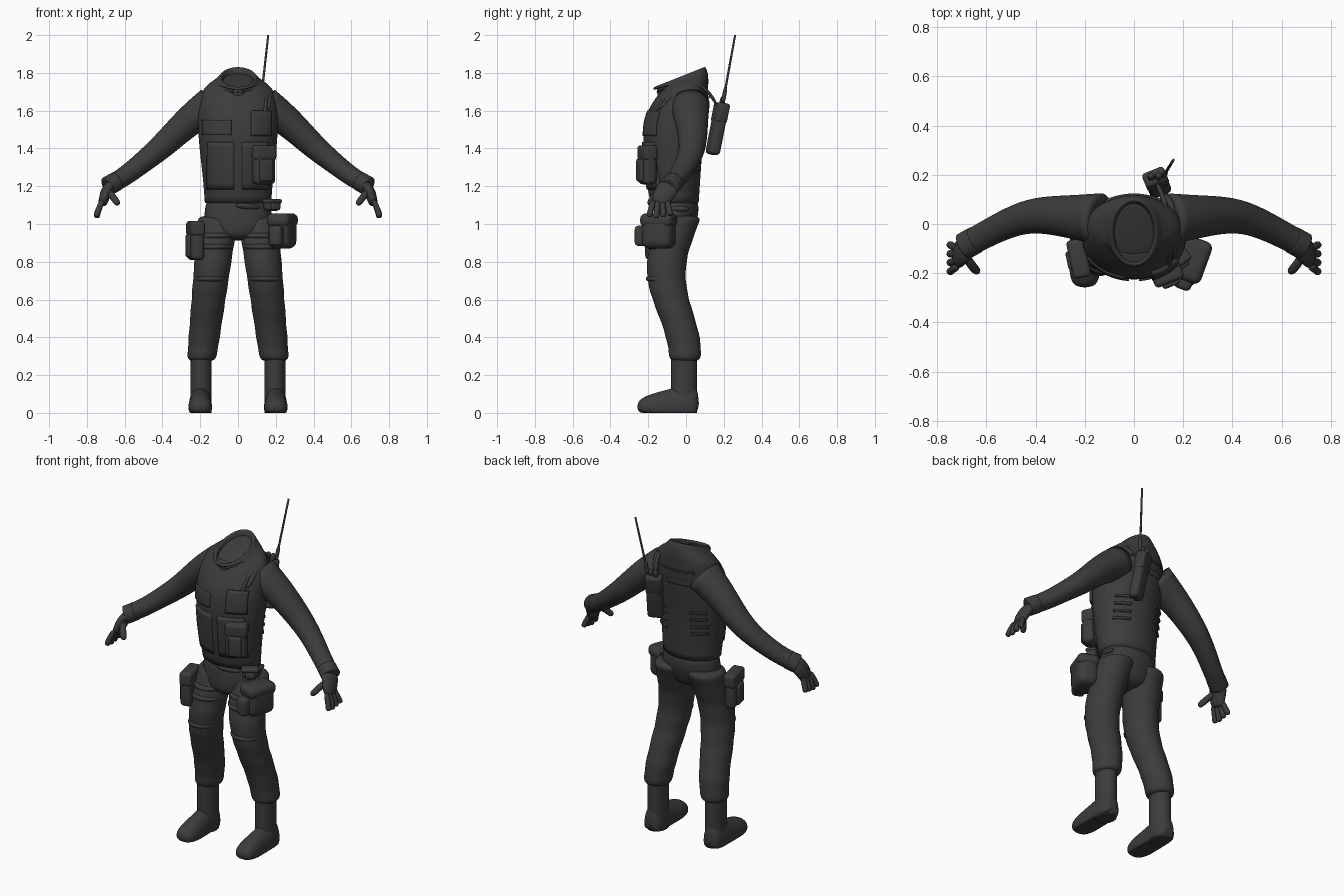
import bpy, bmesh, math
from mathutils import Vector, Matrix

cube = bpy.data.objects.get("Cube")
if cube:
    bpy.data.objects.remove(cube)

shade = (0.045, 0.045, 0.045, 1)
cloth = bpy.data.materials.new("charcoal")
cloth.use_nodes = True
cloth.diffuse_color = shade
cloth.node_tree.nodes["Principled BSDF"].inputs["Base Color"].default_value = shade
SIDES = {"left": 1, "right": -1}


def finish(name, bm):
    bmesh.ops.recalc_face_normals(bm, faces=bm.faces)
    mesh = bpy.data.meshes.new(name)
    bm.to_mesh(mesh)
    bm.free()
    mesh.materials.append(cloth)
    for polygon in mesh.polygons:
        polygon.use_smooth = True
    obj = bpy.data.objects.new(name, mesh)
    bpy.context.scene.collection.objects.link(obj)
    return obj


def skin(name, sections, side=1, crisp=False, floor=-1):
    """Skin a list of point rings, close both ends and smooth the result."""
    bm = bmesh.new()
    loops = []
    for section in sections:
        loops.append([bm.verts.new((p.x * side, p.y, max(p.z, floor))) for p in section])
    for low, high in zip(loops, loops[1:]):
        for k in range(len(low)):
            bm.faces.new((low[k - 1], low[k], high[k], high[k - 1]))
    crease = bm.edges.layers.float.new("crease_edge")
    for end in (loops[0], loops[-1]):
        cap = bm.faces.new(end)
        for edge in cap.edges:
            edge[crease] = float(crisp)
    obj = finish(name, bm)
    smooth = obj.modifiers.new("smooth", "SUBSURF")
    smooth.levels = smooth.render_levels = 2
    return obj


def ellipse(centre, u, v, count=16):
    angles = [math.tau * k / count for k in range(count)]
    return [Vector(centre) + u * math.cos(a) + v * math.sin(a) for a in angles]


def level_ring(x, y, z, width, depth, tilt=0):
    back = Vector((0, math.cos(tilt), math.sin(tilt)))
    return ellipse((x, y, z), Vector((width, 0, 0)), back * depth)


def path_rings(points, radii, flat=1, count=16):
    """Rings square to a path; flat is how much deeper than wide they are."""
    points = [Vector(p) for p in points]
    rings = []
    for i, (p, radius) in enumerate(zip(points, radii)):
        along = (points[min(i + 1, len(points) - 1)] - points[max(i - 1, 0)]).normalized()
        v = Vector((0, 1, 0))
        if abs(along.y) > 0.9:
            v = Vector((1, 0, 0))
        v = (v - along * v.dot(along)).normalized()
        rings.append(ellipse(p, along.cross(v) * radius, v * radius * flat, count))
    return rings


def tube(name, points, radius, side=1):
    return skin(name, path_rings(points, [radius] * len(points), count=8), side)


def block(name, matrix, size, bevel):
    bm = bmesh.new()
    bmesh.ops.create_cube(bm, size=1, matrix=Matrix.Diagonal((*size, 1)))
    obj = finish(name, bm)
    obj.matrix_world = matrix
    mod = obj.modifiers.new("rounded", "BEVEL")
    mod.width, mod.segments = bevel, 4


def pouch(name, centre, size, turn, lean=0, out=(0, -1)):
    """Rounded bag with a lid on top and a small pocket on its outer face."""
    turned = Matrix.Rotation(math.radians(turn), 4, "Z") @ Matrix.Rotation(math.radians(lean), 4, "X")
    frame = Matrix.Translation(centre) @ turned
    w, d, h = size
    block(name, frame, size, min(size) / 3)
    lid = Matrix.Translation((0, 0, h / 3))
    block(name + "_lid", frame @ lid, (w * 1.06, d * 1.06, h * 0.4), min(size) / 4)
    pocket = Matrix.Translation((out[0] * w / 2, out[1] * d / 2, -h / 8))
    block(name + "_pocket", frame @ pocket, (w * 0.6, d * 0.5, h * 0.6), min(size) / 6)


def panel(name, target, x, z, width, height, front=True, thick=0.016):
    """Cloth panel wrapped on to the body from the front or the back."""
    bm = bmesh.new()
    start = Matrix.Translation((x, -1 if front else 1, z))
    facing = Matrix.Rotation(math.pi / 2, 4, "X")
    bmesh.ops.create_grid(bm, x_segments=10, y_segments=8, size=0.5,
                          matrix=start @ facing @ Matrix.Diagonal((width, height, 1, 1)))
    obj = finish(name, bm)
    wrap = obj.modifiers.new("wrap", "SHRINKWRAP")
    wrap.target, wrap.wrap_method = target, "PROJECT"
    wrap.use_project_y = True
    wrap.use_positive_direction, wrap.use_negative_direction = front, not front
    solid = obj.modifiers.new("thickness", "SOLIDIFY")
    solid.thickness, solid.offset = thick, 0


# Jacket body, closing to the neck and turning in at the open collar
body = [
    level_ring(0, -.06, 1.11, .18, .13), level_ring(0, -.07, 1.25, .19, .15),
    level_ring(0, -.07, 1.4, .21, .16), level_ring(0, -.06, 1.55, .22, .17),
    level_ring(0, -.03, 1.65, .21, .15), level_ring(0, 0, 1.72, .19, .12),
    level_ring(0, 0, 1.755, .14, .125, .2)]
slope = 0.38
collar = [level_ring(0, -.035, z, width, width + .05, slope)
          for z, width in ((1.76, .11), (1.78, .1), (1.78, .08), (1.64, .07))]
jacket = skin("jacket", body + collar, crisp=True)
skin("collar_band", [level_ring(0, -.03, z, .112, .15, slope) for z in (1.735, 1.76)])

# Trousers seat
skin("hips", [
    level_ring(0, -.05, 1.16, .17, .11), level_ring(0, -.05, 1.07, .18, .125),
    level_ring(0, -.065, .98, .19, .115), level_ring(0, -.075, .91, .1, .09)])


def leg_ring(z, grow=0.0):
    """Leg section at a height: bent at the knee and tapering to the boot."""
    fold = 0.003 * math.sin(z * 50) + grow
    bend = -.055 - .05 * math.cos(math.pi * (z - .75) / .45)
    return level_ring(.225 - .115 * z, bend, z, .068 + .04 * z + fold, .075 + .04 * z + fold)


for label, side in SIDES.items():
    # Trouser leg, bloused over the boot, with folds on the front of the thigh
    skin(label + "_leg", [leg_ring(1.05 - .05 * i) for i in range(16)] + [leg_ring(.27, -.015)], side)
    for i, z in enumerate((.94, .88, .71)):
        fold = skin(f"{label}_leg_fold_{i + 1}", [leg_ring(z + h, -.002) for h in (-.02, 0, .02)], side)
        fold.location.y = -.012

    # Boot shaft and foot
    skin(label + "_boot_shaft", [level_ring(.195, -.01, .1 * i, .057, .07) for i in range(4)], side, True)
    foot = []
    for i in range(7):
        width = .045 if i in (0, 6) else .06 + .001 * i
        foot.append(ellipse((.2, .07 - .055 * i, .03), Vector((width, 0, 0)),
                            Vector((0, 0, (.14 - .016 * i) * width / .06))))
    skin(label + "_boot_foot", foot, side, floor=0)

    # Sleeve narrowing to a cuff
    elbow_path = [(.14, .02, 1.63), (.26, .03, 1.55), (.4, .04, 1.41),
                  (.5, .01, 1.33), (.6, -.04, 1.25), (.69, -.09, 1.2)]
    radii = [.05 + .05 * (1 - i / 5) ** 2 for i in range(6)]
    skin(label + "_sleeve", path_rings(elbow_path, radii, 1.08), side, True)
    cuff = [Vector(elbow_path[-1]).lerp(Vector(elbow_path[-2]), t) for t in (0, .25, .5)]
    skin(label + "_cuff", path_rings(cuff, [.053] * 3, 1.08), side, True)

    # Gloved hand with spread fingers
    palm = [(.67, -.08, 1.21), (.7, -.11, 1.17), (.71, -.13, 1.13), (.72, -.14, 1.1)]
    skin(label + "_palm", path_rings(palm, [.033, .03, .028, .022], 1.9), side)
    for i in range(4):
        root, tip = -.1 - .024 * i, -.085 - .036 * i
        end = 1.03 + .006 * abs(i - 2)
        tube(f"{label}_finger_{i + 1}", [
            (.715, root, 1.13), (.735, (root + tip) / 2, 1.085), (.745, tip, end + .02), (.75, tip, end)], .017, side)
    tube(label + "_thumb", [(.69, -.12, 1.18), (.66, -.17, 1.14), (.63, -.2, 1.1)], .02, side)

    # Vest panel and waist folds
    panel(label + "_vest_panel", jacket, side * .09, 1.31, .14, .25)
    for i in range(4):
        panel(f"{label}_waist_fold_{i + 1}", jacket, side * .12, 1.28 + .045 * i, .08, .014, False)

# Chest pockets, back patch and yoke seam
panel("right_chest_pocket", jacket, -.11, 1.51, .15, .08)
panel("left_chest_pocket", jacket, .12, 1.53, .1, .13, thick=.03)
panel("back_patch", jacket, -.03, 1.6, .15, .03, False)
panel("back_yoke_seam", jacket, 0, 1.67, .24, .01, False)

# Pouches on the chest, belt and hips
pouch("canteen_pouch", (.135, -.205, 1.31), (.12, .07, .2), 22)
pouch("belt_pouch", (.18, -.14, 1.1), (.09, .06, .06), 35)
pouch("left_hip_pouch", (.235, -.145, .96), (.12, .17, .18), -20)
pouch("right_hip_pouch", (-.225, -.14, .91), (.07, .15, .2), 12, out=(-.8, 0))
tube("belt_strap", [(-.02, -.18, 1.1), (.1, -.16, 1.09), (.18, -.07, 1.08), (.16, .02, 1.08)], .018)

# Radio on the back, with knobs, antenna, shoulder cord and strap
pouch("radio", (.095, .165, 1.5), (.09, .06, .27), 22, -12, out=(0, .5))
for i in range(2):
    tube(f"radio_knob_{i + 1}", [(.07 + .03 * i, .18 + h / 4, 1.6 + h) for h in (0, .04, .08)], .016)
base, top = Vector((.12, .195, 1.64)), Vector((.16, .26, 2))
tube("antenna_base", [base.lerp(top, t) for t in (0, .1, .25)], .012)
skin("antenna", path_rings([base, top], [.007, .006], count=8), crisp=True)
tube("shoulder_cord", [(.09, .17, 1.62), (.13, .09, 1.75), (.14, -.03, 1.74), (.15, -.13, 1.65), (.14, -.18, 1.57)], .011)
tube("shoulder_strap", [(.12, .12, 1.6), (.16, .08, 1.72), (.17, -.04, 1.72), (.16, -.15, 1.6)], .016)
